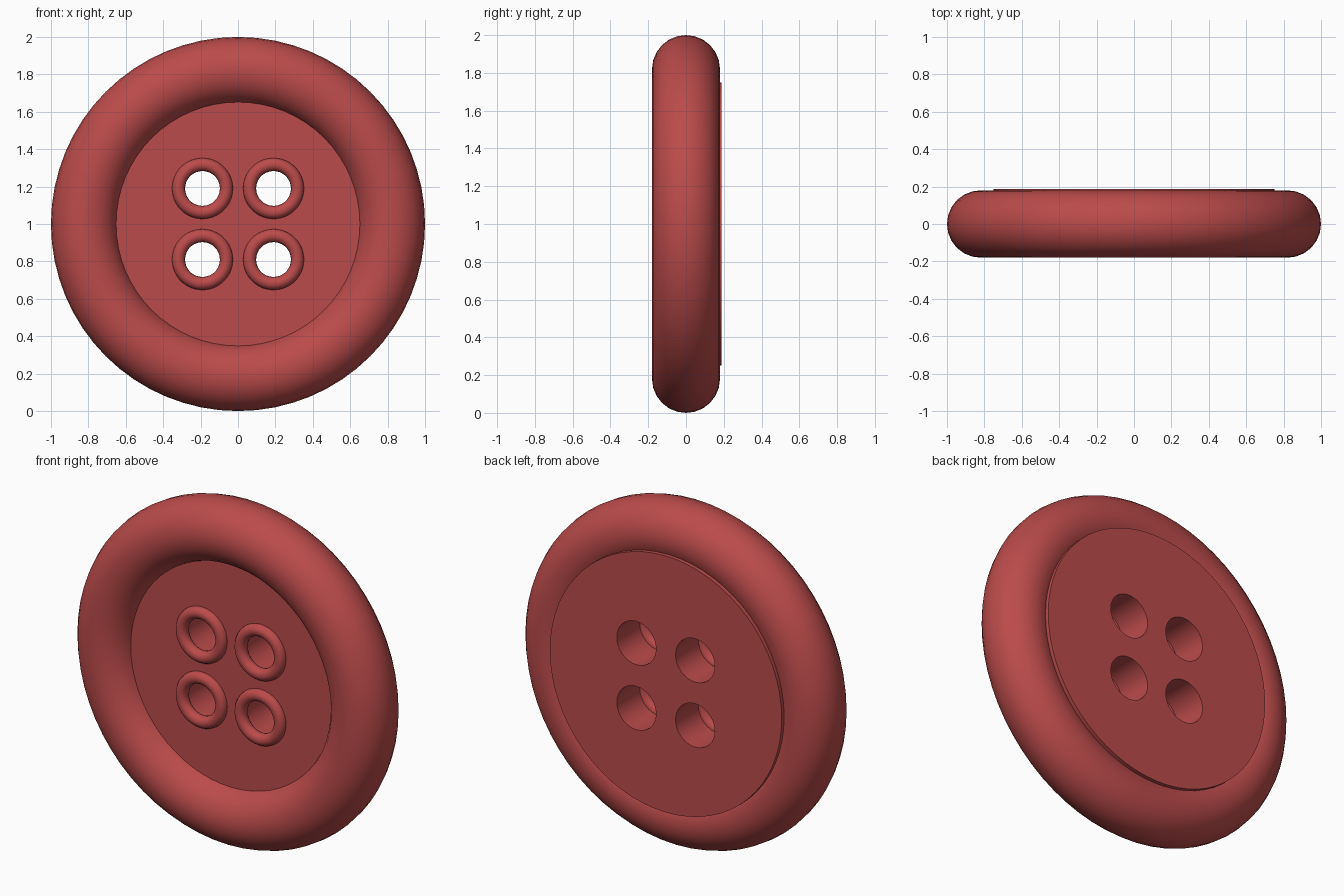
import bpy
from math import radians

if "Cube" in bpy.data.objects:
    bpy.data.objects.remove(bpy.data.objects["Cube"])

FACE_Y, BACK_Y = -0.06, 0.187   # front and back of the recessed plate
TURN = (radians(90), 0, 0)      # lay round parts to face the front

red = bpy.data.materials.new("red")
red.diffuse_color = (0.5, 0.07, 0.07, 1)
red.use_nodes = True
red.node_tree.nodes["Principled BSDF"].inputs["Base Color"].default_value = red.diffuse_color


def finish(name, angle=40):
    ob = bpy.context.object
    ob.name = name
    bpy.ops.object.shade_smooth_by_angle(angle=radians(angle))
    ob.data.materials.append(red)
    return ob


def ring(name, x, y, z, major, minor, segs, sides):
    bpy.ops.mesh.primitive_torus_add(
        location=(x, y, z), rotation=TURN, major_radius=major,
        minor_radius=minor, major_segments=segs, minor_segments=sides)
    return finish(name)


def disc(x, z, radius, y0, y1, segs):
    bpy.ops.mesh.primitive_cylinder_add(
        location=(x, (y0 + y1) / 2, z), rotation=TURN,
        radius=radius, depth=y1 - y0, vertices=segs)
    return bpy.context.object


# Thick rounded outer rim
ring("rim", 0, 0, 1, 0.82, 0.18, 64, 24)

# Plate set into the rim, slightly proud at the back
plate = disc(0, 1, 0.75, FACE_Y, BACK_Y, 64)

# Four thread holes, each with a raised bead on the front
for i, (sx, sz) in enumerate([(-1, 1), (1, 1), (-1, -1), (1, -1)], 1):
    x, z = 0.19 * sx, 1 + 0.19 * sz
    cutter = disc(x, z, 0.127, -0.3, 0.4, 32)
    cutter.hide_render = True
    mod = plate.modifiers.new("hole", "BOOLEAN")
    mod.operation, mod.solver, mod.object = "DIFFERENCE", "EXACT", cutter
    bpy.context.view_layer.objects.active = plate
    bpy.ops.object.modifier_apply(modifier=mod.name)
    bpy.data.objects.remove(cutter)
    ring(f"hole_bead_{i}", x, FACE_Y, z, 0.128, 0.035, 36, 16)

bpy.ops.object.select_all(action="DESELECT")
plate.select_set(True)
bpy.context.view_layer.objects.active = plate
finish("plate", 30)
